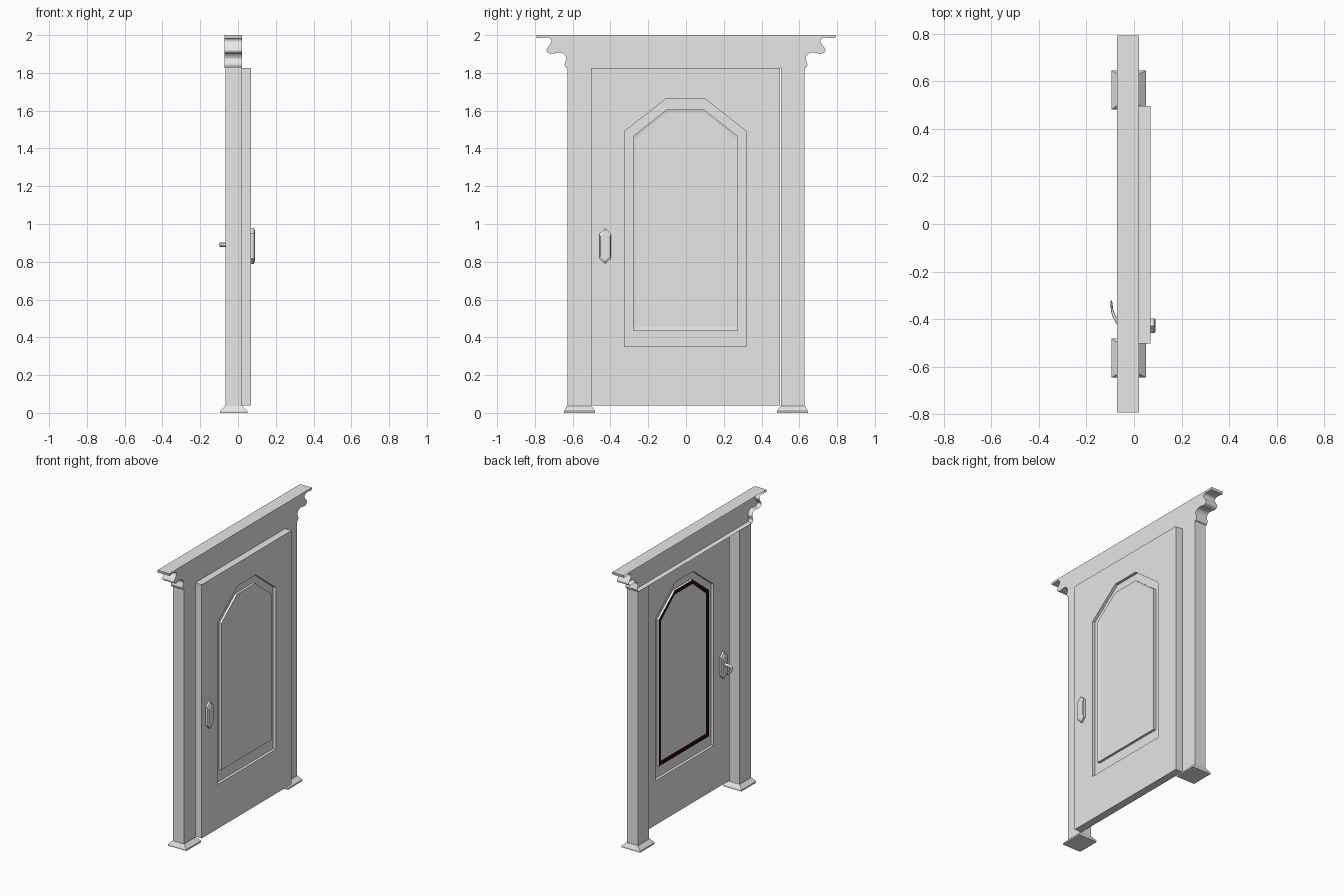
import bpy, bmesh, math
from mathutils import Vector

old = bpy.data.objects.get("Cube")
if old:
    bpy.data.objects.remove(old, do_unlink=True)


def material(name, rgb):
    m = bpy.data.materials.new(name)
    m.use_nodes = True
    m.diffuse_color = (*rgb, 1)
    m.node_tree.nodes["Principled BSDF"].inputs["Base Color"].default_value = (*rgb, 1)
    return m


grey = material("light_grey", (0.8, 0.8, 0.8))
dark = material("dark_brown", (0.02, 0.003, 0.003))


def finish(name, bm):
    bmesh.ops.recalc_face_normals(bm, faces=bm.faces)
    mesh = bpy.data.meshes.new(name)
    bm.to_mesh(mesh)
    bm.free()
    mesh.materials.append(grey)
    mesh.materials.append(dark)
    ob = bpy.data.objects.new(name, mesh)
    bpy.context.collection.objects.link(ob)
    return ob


def loft(name, rings, dark_bands=()):
    """Skin a run of equal-sized point rings and cap both ends."""
    bm = bmesh.new()
    loops = [[bm.verts.new(p) for p in ring] for ring in rings]
    n = len(loops[0])
    for band, (a, b) in enumerate(zip(loops, loops[1:])):
        for i in range(n):
            j = (i + 1) % n
            f = bm.faces.new((a[i], a[j], b[j], b[i]))
            f.material_index = int(band in dark_bands)
    bm.faces.new(loops[0])
    bm.faces.new(loops[-1])
    return finish(name, bm)


def at_x(x, outline):
    return [(x, y, z) for y, z in outline]


def rect(x0, x1, y0, y1, z):
    return [(x0, y0, z), (x1, y0, z), (x1, y1, z), (x0, y1, z)]


def arch(half, bottom, shoulder, top, flat=0.1):
    return [(-half, bottom), (half, bottom), (half, shoulder),
            (flat, top), (-flat, top), (-half, shoulder)]


# Door leaf with a grooved, arched panel on both faces
slab = arch(0.5, 0.04, 1.825, 1.825)
outer = arch(0.323, 0.352, 1.49, 1.665)
inner = arch(0.278, 0.435, 1.465, 1.605)
field = arch(0.262, 0.455, 1.455, 1.59)
rim = arch(0.25, 0.465, 1.45, 1.575)
back, front = 0.015, 0.07
door = loft("door_leaf", [
    at_x(back + 0.006, rim), at_x(back + 0.004, inner), at_x(back + 0.02, inner),
    at_x(back + 0.02, outer), at_x(back, outer), at_x(back, slab),
    at_x(front, slab), at_x(front, outer), at_x(front - 0.02, outer),
    at_x(front - 0.02, inner), at_x(front - 0.003, inner), at_x(front - 0.006, field),
], dark_bands=(0,))
door.location.y = -0.003

# Posts and their flared feet
for side, label in ((-1, "right"), (1, "left")):
    y0, y1 = sorted((side * 0.503, side * 0.628))
    loft(label + "_post", [rect(-0.065, 0.02, y0, y1, z) for z in (0.03, 1.826)])
    f0, f1 = sorted((side * 0.482, side * 0.645))
    loft(label + "_foot", [rect(-0.094, 0.05, f0, f1, 0),
                           rect(-0.094, 0.05, f0, f1, 0.01),
                           rect(-0.068, 0.022, y0 - 0.003, y1 + 0.003, 0.036)])


def smooth_path(pts, steps=5):
    """Catmull-Rom curve through the points."""
    p = [Vector(q) for q in pts]
    p = [p[0]] + p + [p[-1]]
    out = []
    for a, b, c, d in zip(p, p[1:], p[2:], p[3:]):
        for s in range(steps):
            t = s / steps
            out.append(0.5 * (2 * b + (c - a) * t + (2 * a - 5 * b + 4 * c - d) * t * t
                              + (3 * b - a - 3 * c + d) * t ** 3))
    return out + [p[-1]]


# Lintel with scrolled ends and a sunk field on the back
scroll = smooth_path([(0.79, 1.983), (0.73, 1.986), (0.712, 1.965), (0.738, 1.922),
                      (0.717, 1.902), (0.66, 1.907), (0.634, 1.88), (0.643, 1.845),
                      (0.633, 1.825)])
half = [(0.793, 2.0)] + [(p.x, p.y) for p in scroll]
outline = half + [(-y, z) for y, z in reversed(half)]
bm = bmesh.new()
rear = [bm.verts.new(p) for p in at_x(-0.072, outline)]
fore = [bm.verts.new(p) for p in at_x(0.02, outline)]
for i in range(len(rear)):
    j = (i + 1) % len(rear)
    bm.faces.new((rear[i], rear[j], fore[j], fore[i]))
bm.faces.new(fore)
sunk = bm.faces.new(rear)
bmesh.ops.recalc_face_normals(bm, faces=bm.faces)
bmesh.ops.inset_region(bm, faces=[sunk], thickness=0.005, use_even_offset=True)
bmesh.ops.translate(bm, verts=sunk.verts[:], vec=(0.03, 0, 0))
finish("lintel", bm)

# Handle plates on both faces
HY, HZ = -0.428, 0.883


def plate(name, x, out):
    def hexagon(s):
        pts = [(0, -0.095), (0.031, -0.066), (0.031, 0.066),
               (0, 0.095), (-0.031, 0.066), (-0.031, -0.066)]
        return [(HY + y * s, HZ + z * s) for y, z in pts]
    loft(name, [at_x(x, hexagon(1)), at_x(x + out * 0.014, hexagon(1)),
                at_x(x + out * 0.021, hexagon(0.8))])


plate("front_handle_plate", front, 1)
plate("back_handle_plate", back, -1)

# Curved lever on the back
path = smooth_path([(0.0, HY), (-0.045, -0.426), (-0.072, -0.408),
                    (-0.09, -0.37), (-0.096, -0.322)], 4)
rings = []
for i, p in enumerate(path):
    d = (path[min(i + 1, len(path) - 1)] - path[max(i - 1, 0)]).normalized()
    across = Vector((-d.y, d.x))
    width = 0.012 - 0.009 * i / len(path)
    ring = []
    for k in range(8):
        a = math.tau * k / 8
        q = p + across * width * math.cos(a)
        ring.append((q.x, q.y, 0.89 + 0.011 * math.sin(a)))
    rings.append(ring)
lever = loft("door_lever", rings)
for f in lever.data.polygons:
    f.use_smooth = len(f.vertices) == 4
